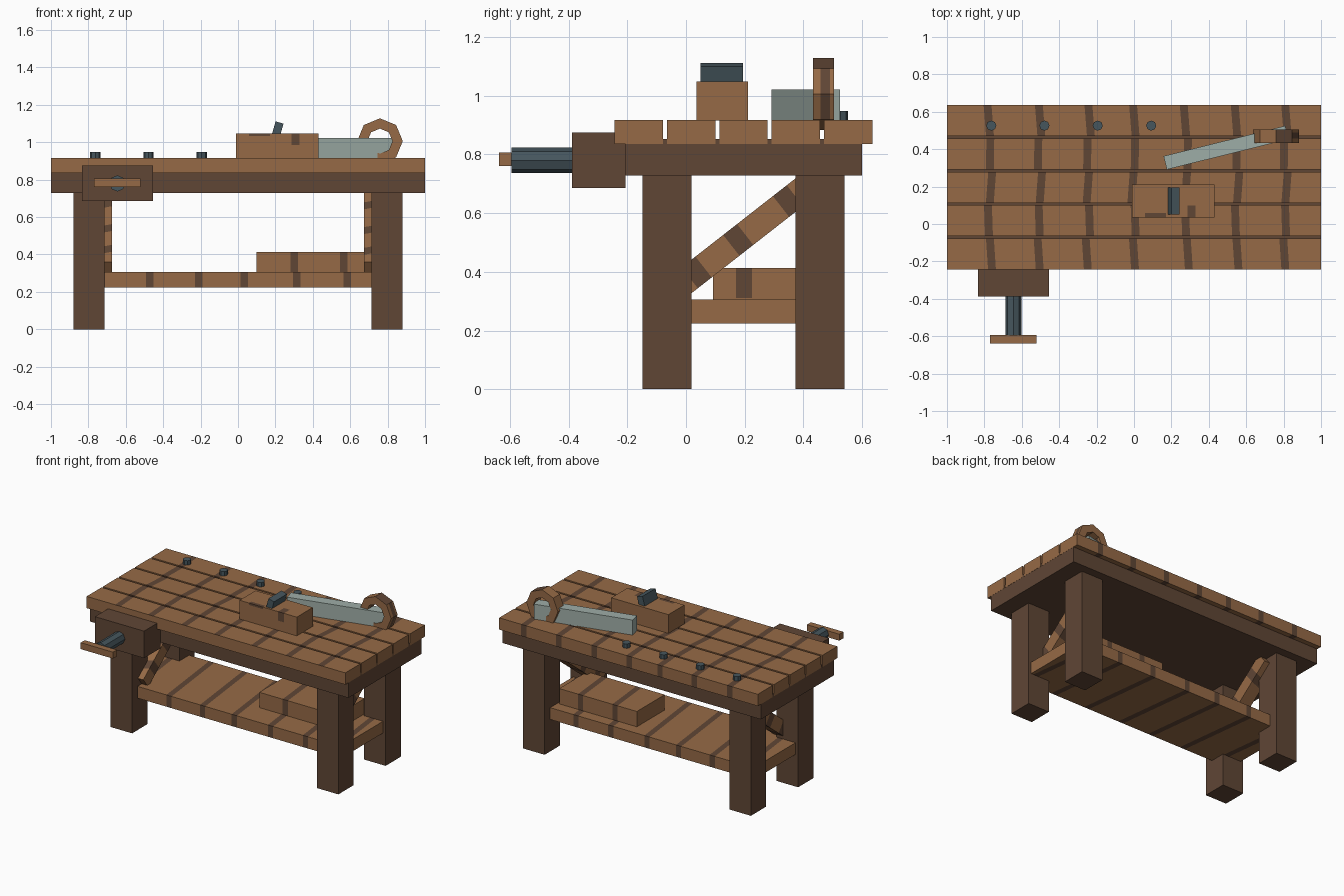
import bpy, bmesh, math
from mathutils import Vector, Matrix

if "Cube" in bpy.data.objects:
    bpy.data.objects.remove(bpy.data.objects["Cube"])


def material(name, rgb):
    m = bpy.data.materials.new(name)
    lin = [(c / 255 / 12.92) if c < 11 else ((c / 255 + 0.055) / 1.055) ** 2.4 for c in rgb]
    m.diffuse_color = (*lin, 1)
    m.use_nodes = True
    m.node_tree.nodes["Principled BSDF"].inputs["Base Color"].default_value = m.diffuse_color
    return m


LIGHT = material("light_wood", (150, 106, 70))
DARK = material("dark_wood", (96, 70, 53))
IRON = material("dark_iron", (70, 86, 93))
STEEL = material("pale_steel", (158, 173, 167))
GRAIN = (-0.77, -0.505, -0.245, 0.0, 0.28, 0.55, 0.81)


def finish(name, bm, mats, matrix=None):
    bmesh.ops.recalc_face_normals(bm, faces=bm.faces)
    me = bpy.data.meshes.new(name)
    bm.to_mesh(me)
    bm.free()
    for m in mats:
        me.materials.append(m)
    ob = bpy.data.objects.new(name, me)
    if matrix is not None:
        ob.matrix_world = matrix
    bpy.context.collection.objects.link(ob)
    return ob


def box_bm(x, y, z):
    bm = bmesh.new()
    bmesh.ops.create_cube(bm, size=1)
    for v in bm.verts:
        v.co = Vector(((lo + (hi - lo) * (c + 0.5)) for c, (lo, hi) in zip(v.co, (x, y, z))))
    return bm


def cut(bm, co, no):
    bmesh.ops.bisect_plane(bm, geom=bm.verts[:] + bm.edges[:] + bm.faces[:],
                           plane_co=co, plane_no=no)


def box(name, x, y, z, mat, matrix=None):
    return finish(name, box_bm(x, y, z), [mat], matrix)


def grained_box(name, x, y, z, bands, width=0.04, slope=0.0, rule=None, matrix=None):
    """Light wooden box with dark grain bands running across its length."""
    bm = box_bm(x, y, z)
    ym = sum(y) / 2
    no = Vector((1, slope, 0)).normalized()
    for b in bands:
        for s in (-1, 1):
            cut(bm, (b + s * width / 2, ym, 0), no)
    bm.normal_update()
    for f in bm.faces:
        c = f.calc_center_median()
        pos = c.x + slope * (c.y - ym)
        grain = abs(f.normal.x) < 0.9 and any(abs(pos - b) < width / 2 for b in bands)
        f.material_index = int(grain and (rule is None or rule(f)))
    return finish(name, bm, [LIGHT, DARK], matrix)


def cylinder(name, centre, r, length, axis, mat, sides=8):
    bm = bmesh.new()
    bmesh.ops.create_cone(bm, cap_ends=True, segments=sides, radius1=r, radius2=r, depth=length)
    turn = Matrix.Rotation(math.pi / 2, 4, 'X') if axis == 'Y' else Matrix()
    return finish(name, bm, [mat], Matrix.Translation(centre) @ turn)


# Bench top: five planks on a solid frame
for i in range(5):
    y0 = -0.243 + 0.1783 * i
    bands = [g + 0.008 * math.sin(2.3 * i + 5 * g) for g in GRAIN]
    grained_box(f"top_plank_{i + 1}", (-1, 1), (y0, y0 + 0.165), (0.835, 0.917), bands,
                0.042, 0.08 * math.sin(1.7 * i + 1),
                (lambda f: f.normal.y > -0.5) if i == 0 else None)
box("top_frame", (-0.999, 0.999), (-0.207, 0.6), (0.728, 0.853), DARK)

# Legs and diagonal braces on both ends
for s, side in ((-1, "left"), (1, "right")):
    for y, end in ((-0.065, "front"), (0.457, "back")):
        box(f"{end}_{side}_leg", (s * 0.7975 - 0.083, s * 0.7975 + 0.083),
            (y - 0.084, y + 0.084), (0, 0.73), DARK)
    tilt = Matrix.Rotation(math.radians(38), 4, 'X') @ Matrix.Rotation(math.pi / 2, 4, 'Z')
    grained_box(f"{side}_brace", (-0.32, 0.32), (-0.045, 0.045), (-0.045, 0.045),
                (-0.215, -0.035, 0.18), 0.06, 0.3,
                matrix=Matrix.Translation((s * 0.718, 0.195, 0.522)) @ tilt)

# Lower shelf with a stored timber block
grained_box("shelf", (-0.86, 0.86), (-0.09, 0.48), (0.224, 0.306), GRAIN[1:6] + (-0.765, 0.8),
            0.04, 0.12)
grained_box("stored_block", (0.1, 0.7), (0.092, 0.4), (0.306, 0.413), (0.285, 0.55), 0.04, 0.1)
box("block_end_grain", (0.698, 0.704), (0.17, 0.225), (0.31, 0.413), DARK)

# Front vise: jaw, screw and handle
box("vise_jaw", (-0.835, -0.455), (-0.388, -0.207), (0.686, 0.875), DARK)
cylinder("vise_screw", (-0.645, -0.487, 0.78), 0.043, 0.217, 'Y', IRON)
box("vise_handle", (-0.77, -0.52), (-0.638, -0.594), (0.761, 0.806), LIGHT)

# Row of bench pegs
for i, x in enumerate((-0.763, -0.479, -0.194, 0.092)):
    cylinder(f"bench_peg_{i + 1}", (x, 0.526, 0.92), 0.027, 0.055, 'Z', IRON)

# Hand plane: wooden body with grain patches and a leaning iron
body = box_bm((-0.012, 0.43), (0.035, 0.212), (0.915, 1.048))
for x in (0.06, 0.17, 0.285, 0.33):
    cut(body, (x, 0, 0), (1, 0, 0))
for z in (0.985, 1.034):
    cut(body, (0, 0, z), (0, 0, 1))
for y in (0.06, 0.1):
    cut(body, (0, y, 0), (0, 1, 0))
body.normal_update()
for f in body.faces:
    c = f.calc_center_median()
    knot = 0.285 < c.x < 0.33 and c.z > 0.985 and c.y < 0.1
    rim = 0.06 < c.x < 0.17 and c.z > 1.034 and c.y < 0.06
    f.material_index = int((knot or rim) and abs(f.normal.x) < 0.9)
finish("plane_body", body, [LIGHT, DARK])
box("plane_iron", (-0.022, 0.022), (-0.072, 0.072), (-0.05, 0.066), IRON,
    Matrix.Translation((0.204, 0.122, 1.042)) @ Matrix.Rotation(math.radians(16), 4, 'Y'))

# Saw: thick blade laid at an angle, octagonal ring handle
box("saw_blade", (-0.335, 0.335), (-0.037, 0.037), (0.916, 1.022), STEEL,
    Matrix.Translation((0.492, 0.408, 0)) @ Matrix.Rotation(math.radians(14), 4, 'Z'))
ring = bmesh.new()
rows = []
for k in range(8):
    a = k * math.pi / 4
    rows.append([ring.verts.new((0.759 + r * math.cos(a), y, 1.006 + r * math.sin(a)))
                 for r, y in ((0.122, 0.433), (0.122, 0.505), (0.067, 0.505), (0.067, 0.433))])
for k in range(8):
    a, b = rows[k], rows[(k + 1) % 8]
    for j in range(4):
        ring.faces.new((a[j], a[(j + 1) % 4], b[(j + 1) % 4], b[j]))
bmesh.ops.recalc_face_normals(ring, faces=ring.faces)
for y in (0.458, 0.49):
    cut(ring, (0, y, 0), (0, 1, 0))
ring.normal_update()
for f in ring.faces:
    c = f.calc_center_median()
    outer = abs(f.normal.y) < 0.5
    f.material_index = int(outer and ((0.458 < c.y < 0.49 and f.normal.x > 0.5)
                                      or (f.normal.z > 0.8 and f.normal.x > 0)))
finish("saw_handle", ring, [LIGHT, DARK])
